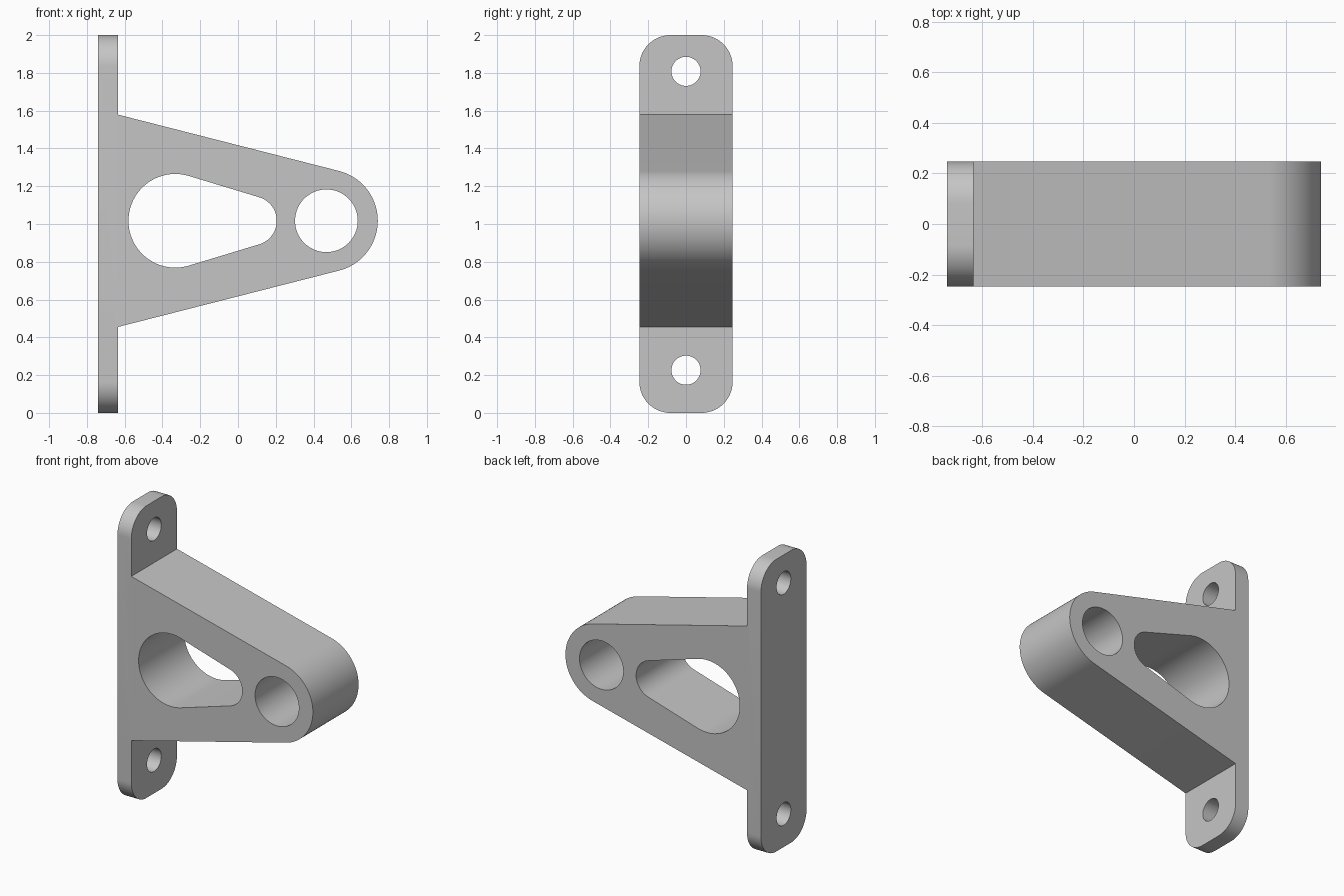
import bpy
import bmesh
from math import sin, cos, asin, pi, radians
from mathutils import Vector

if "Cube" in bpy.data.objects:
    bpy.data.objects.remove(bpy.data.objects["Cube"], do_unlink=True)

HALF_LEN, HALF_WIDTH, HEIGHT = 0.74, 0.247, 2.0
AXIS_Z = 1.017          # height of the arm's centre line
PLATE_FRONT = -0.635    # x of the plate's inner face
EYE_X, EYE_R, NOSE_R = 0.468, 0.166, 0.272


def arc(cx, cy, r, start, end, steps=32):
    """Points on an arc, angles in radians."""
    return [(cx + r * cos(start + (end - start) * i / steps),
             cy + r * sin(start + (end - start) * i / steps))
            for i in range(steps + 1)]


def circle(cx, cy, r):
    return arc(cx, cy, r, 0, 2 * pi, 64)[:-1]


def prism(name, outline, axis, low, high):
    """Extrude an outline along x (outline in y, z) or along y (outline in x, z)."""
    bm = bmesh.new()
    place = (lambda a, b: (low, a, b)) if axis == "x" else (lambda a, b: (a, low, b))
    face = bm.faces.new([bm.verts.new(place(a, b)) for a, b in outline])
    shift = Vector((high - low, 0, 0) if axis == "x" else (0, high - low, 0))
    moved = bmesh.ops.extrude_face_region(bm, geom=[face], use_keep_orig=True)["geom"]
    bmesh.ops.translate(bm, vec=shift,
                        verts=[v for v in moved if isinstance(v, bmesh.types.BMVert)])
    bmesh.ops.recalc_face_normals(bm, faces=bm.faces)
    mesh = bpy.data.meshes.new(name)
    bm.to_mesh(mesh)
    bm.free()
    obj = bpy.data.objects.new(name, mesh)
    bpy.context.collection.objects.link(obj)
    return obj


def combine(target, tool, operation):
    """Apply a boolean and discard the helper."""
    tool.hide_render = True
    mod = target.modifiers.new(tool.name, "BOOLEAN")
    mod.operation, mod.solver, mod.object = operation, "EXACT", tool
    bpy.ops.object.select_all(action="DESELECT")
    bpy.context.view_layer.objects.active = target
    target.select_set(True)
    bpy.ops.object.modifier_apply(modifier=mod.name)
    bpy.data.objects.remove(tool, do_unlink=True)


# Side silhouette: back plate plus tapering arm with a round nose
lean = radians(14.4)
root = 0.562            # half height of the arm where it meets the plate
over = 0.1              # spare material trimmed by the plate outline
silhouette = [(-HALF_LEN, -over), (PLATE_FRONT, -over), (PLATE_FRONT, AXIS_Z - root)]
silhouette += arc(EYE_X, AXIS_Z, NOSE_R, lean - pi / 2, pi / 2 - lean, 48)
silhouette += [(PLATE_FRONT, AXIS_Z + root), (PLATE_FRONT, HEIGHT + over),
               (-HALF_LEN, HEIGHT + over)]
bracket = prism("wall_bracket", silhouette, "y", -HALF_WIDTH - over, HALF_WIDTH + over)

# Rounded plate outline trims the width and the corners
corner = 0.165
inner = HALF_WIDTH - corner
outline = []
for i, (y, z) in enumerate([(inner, HEIGHT - corner), (-inner, HEIGHT - corner),
                            (-inner, corner), (inner, corner)]):
    outline += arc(y, z, corner, i * pi / 2, (i + 1) * pi / 2, 16)
combine(bracket, prism("plate_outline", outline, "x", -1, 1), "INTERSECT")

# Teardrop window in the arm
big_x, big_r, small_x, small_r = -0.332, 0.248, 0.075, 0.13
tilt = asin((big_r - small_r) / (small_x - big_x))
window = arc(small_x, AXIS_Z, small_r, tilt - pi / 2, pi / 2 - tilt)
window += arc(big_x, AXIS_Z, big_r, pi / 2 - tilt, 1.5 * pi + tilt, 48)
combine(bracket, prism("window_cutter", window, "y", -1, 1), "DIFFERENCE")

# Pivot eye and the two screw holes
combine(bracket, prism("eye_cutter", circle(EYE_X, AXIS_Z, EYE_R), "y", -1, 1), "DIFFERENCE")
for z in (0.226, 1.808):
    combine(bracket, prism("screw_cutter", circle(0, z, 0.077), "x", -1, -0.5), "DIFFERENCE")

# Plain grey finish
grey = bpy.data.materials.new("plain_grey")
grey.use_nodes = True
colour = (0.56, 0.56, 0.56, 1)
grey.diffuse_color = colour
grey.node_tree.nodes["Principled BSDF"].inputs["Base Color"].default_value = colour
bracket.data.materials.clear()
bracket.data.materials.append(grey)
bpy.ops.object.shade_smooth_by_angle(angle=radians(12))
